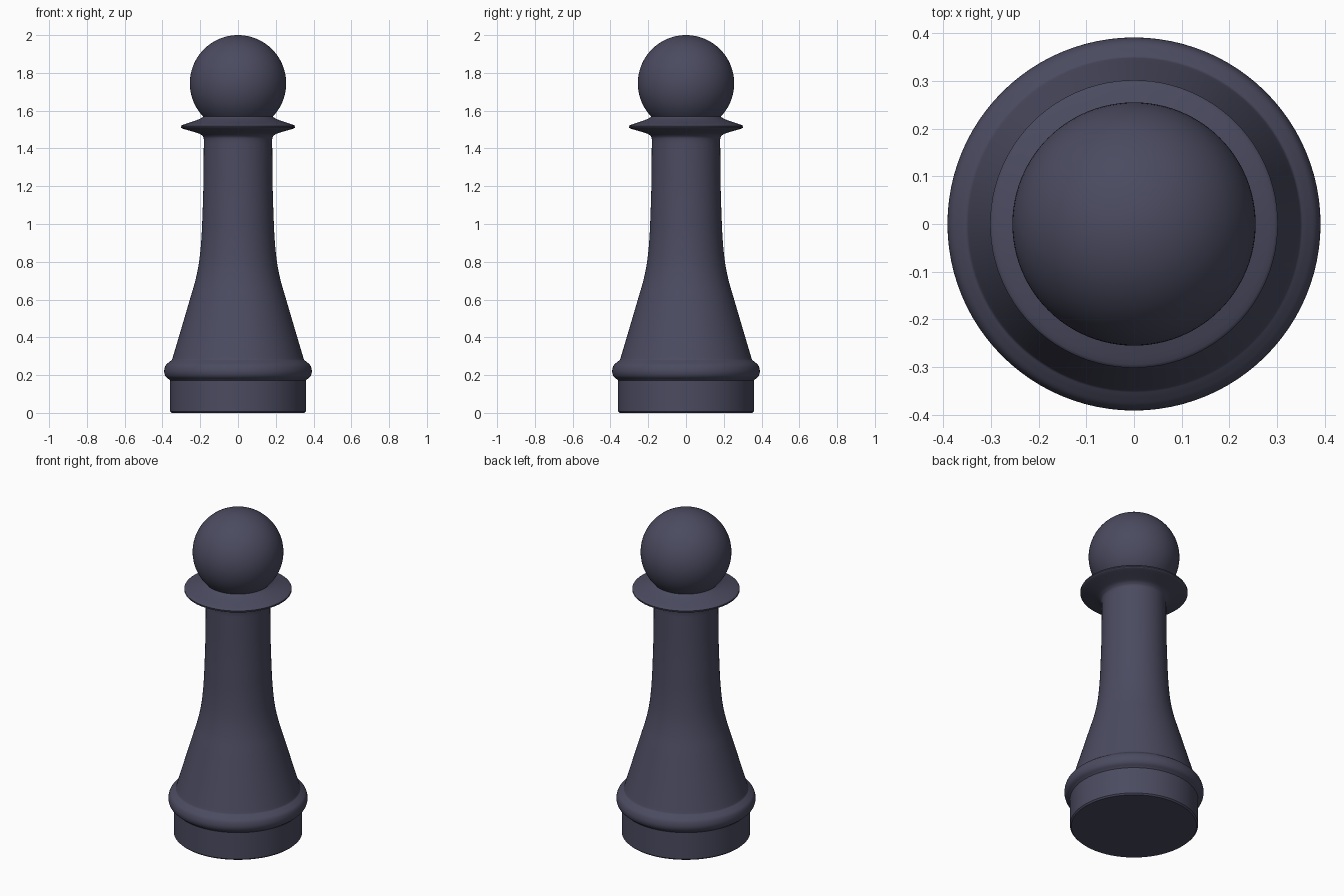
import bpy, bmesh, math

if "Cube" in bpy.data.objects:
    bpy.data.objects.remove(bpy.data.objects["Cube"])

SEG = 96
mat = bpy.data.materials.new("dark slate")
mat.diffuse_color = (0.07, 0.07, 0.118, 1)
mat.use_nodes = True
mat.node_tree.nodes["Principled BSDF"].inputs["Base Color"].default_value = mat.diffuse_color


def smooth_path(pts, n=6):
    """Catmull-Rom through the profile points."""
    out = []
    p = [pts[0]] + pts + [pts[-1]]
    for i in range(1, len(p) - 2):
        a, b, c, d = p[i - 1:i + 3]
        for k in range(n):
            t = k / n
            out.append(tuple(0.5 * (2 * b[j] + (c[j] - a[j]) * t
                       + (2 * a[j] - 5 * b[j] + 4 * c[j] - d[j]) * t * t
                       + (3 * b[j] - a[j] - 3 * c[j] + d[j]) * t ** 3) for j in (0, 1)))
    return out + [pts[-1]]


def lathe(name, profile, angle=35):
    """Spin (radius, height) points around z, capping open ends."""
    bm = bmesh.new()
    rings = [[bm.verts.new((r * math.cos(2 * math.pi * i / SEG),
                            r * math.sin(2 * math.pi * i / SEG), z))
              for i in range(SEG)] for r, z in profile]
    for lo, hi in zip(rings, rings[1:]):
        for i in range(SEG):
            j = (i + 1) % SEG
            bm.faces.new((lo[i], lo[j], hi[j], hi[i]))
    bm.faces.new(rings[0][::-1])
    bm.faces.new(rings[-1])
    me = bpy.data.meshes.new(name)
    bm.to_mesh(me)
    bm.free()
    ob = bpy.data.objects.new(name, me)
    bpy.context.collection.objects.link(ob)
    finish(ob, angle)


def finish(ob, angle):
    ob.data.materials.append(mat)
    bpy.ops.object.select_all(action='DESELECT')
    ob.select_set(True)
    bpy.context.view_layer.objects.active = ob
    bpy.ops.object.shade_smooth_by_angle(angle=math.radians(angle))


# Base drum, rounded ring, flared body and thin collar in one turned piece
base = [(0.352, 0.0), (0.36, 0.008), (0.36, 0.172)]
ring = smooth_path([(0.366, 0.178), (0.384, 0.194), (0.391, 0.22), (0.384, 0.25),
                    (0.366, 0.268), (0.35, 0.28)], 4)
body = smooth_path([(0.348, 0.285), (0.302, 0.44), (0.255, 0.6), (0.226, 0.7),
                    (0.206, 0.8), (0.194, 0.92), (0.188, 1.05), (0.183, 1.22),
                    (0.181, 1.45)])
collar = smooth_path([(0.184, 1.462), (0.2, 1.476), (0.235, 1.488), (0.295, 1.506),
                      (0.3, 1.515), (0.295, 1.524), (0.235, 1.544), (0.2, 1.558),
                      (0.184, 1.568)], 4)
lathe("turned_body", base + ring + body + collar)

# Ball head
bpy.ops.mesh.primitive_uv_sphere_add(segments=SEG, ring_count=48, radius=0.255,
                                     location=(0, 0, 1.745))
head = bpy.context.object
head.name = "ball_head"
finish(head, 35)
